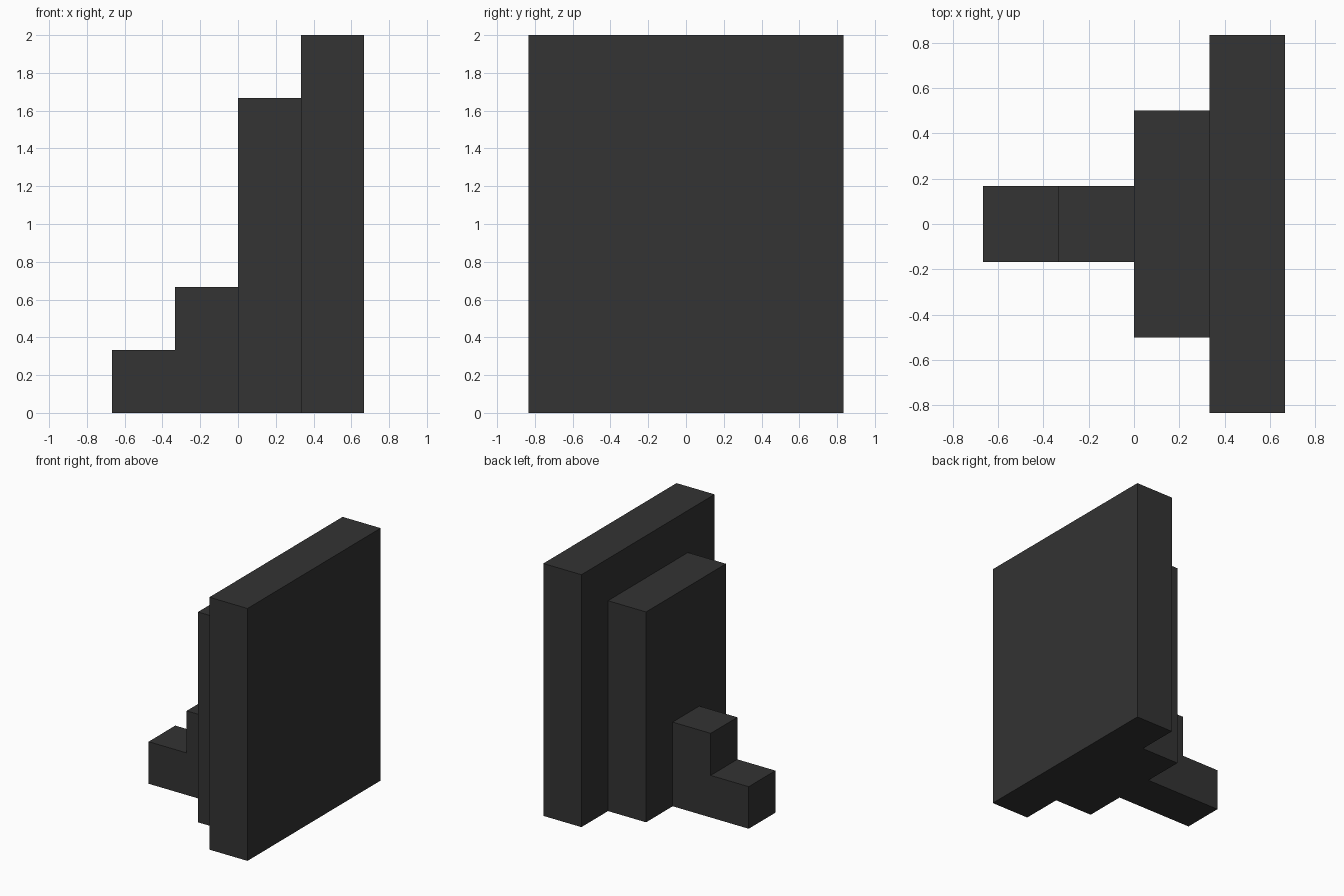
import bpy
import bmesh

if "Cube" in bpy.data.objects:
    bpy.data.objects.remove(bpy.data.objects["Cube"])

U = 1 / 3  # block unit

dark = bpy.data.materials.new("dark_grey")
dark.diffuse_color = (0.033, 0.033, 0.033, 1)
dark.use_nodes = True
dark.node_tree.nodes["Principled BSDF"].inputs["Base Color"].default_value = dark.diffuse_color


def slab(name, profile, width):
    """Extrude an x-z profile (in block units) symmetrically across y."""
    bm = bmesh.new()
    half = width * U / 2
    face = bm.faces.new([bm.verts.new((x * U, -half, z * U)) for x, z in profile])
    ext = bmesh.ops.extrude_face_region(bm, geom=[face])
    verts = [g for g in ext["geom"] if isinstance(g, bmesh.types.BMVert)]
    bmesh.ops.translate(bm, verts=verts, vec=(0, 2 * half, 0))
    bmesh.ops.recalc_face_normals(bm, faces=bm.faces)
    mesh = bpy.data.meshes.new(name)
    bm.to_mesh(mesh)
    bm.free()
    mesh.materials.append(dark)
    obj = bpy.data.objects.new(name, mesh)
    bpy.context.collection.objects.link(obj)


# Tall back panel
slab("back_panel", [(1, 0), (2, 0), (2, 6), (1, 6)], 5)
# Narrower middle panel
slab("middle_panel", [(0, 0), (1, 0), (1, 5), (0, 5)], 3)
# Two-step foot
slab("stepped_foot", [(-2, 0), (0, 0), (0, 2), (-1, 2), (-1, 1), (-2, 1)], 1)
